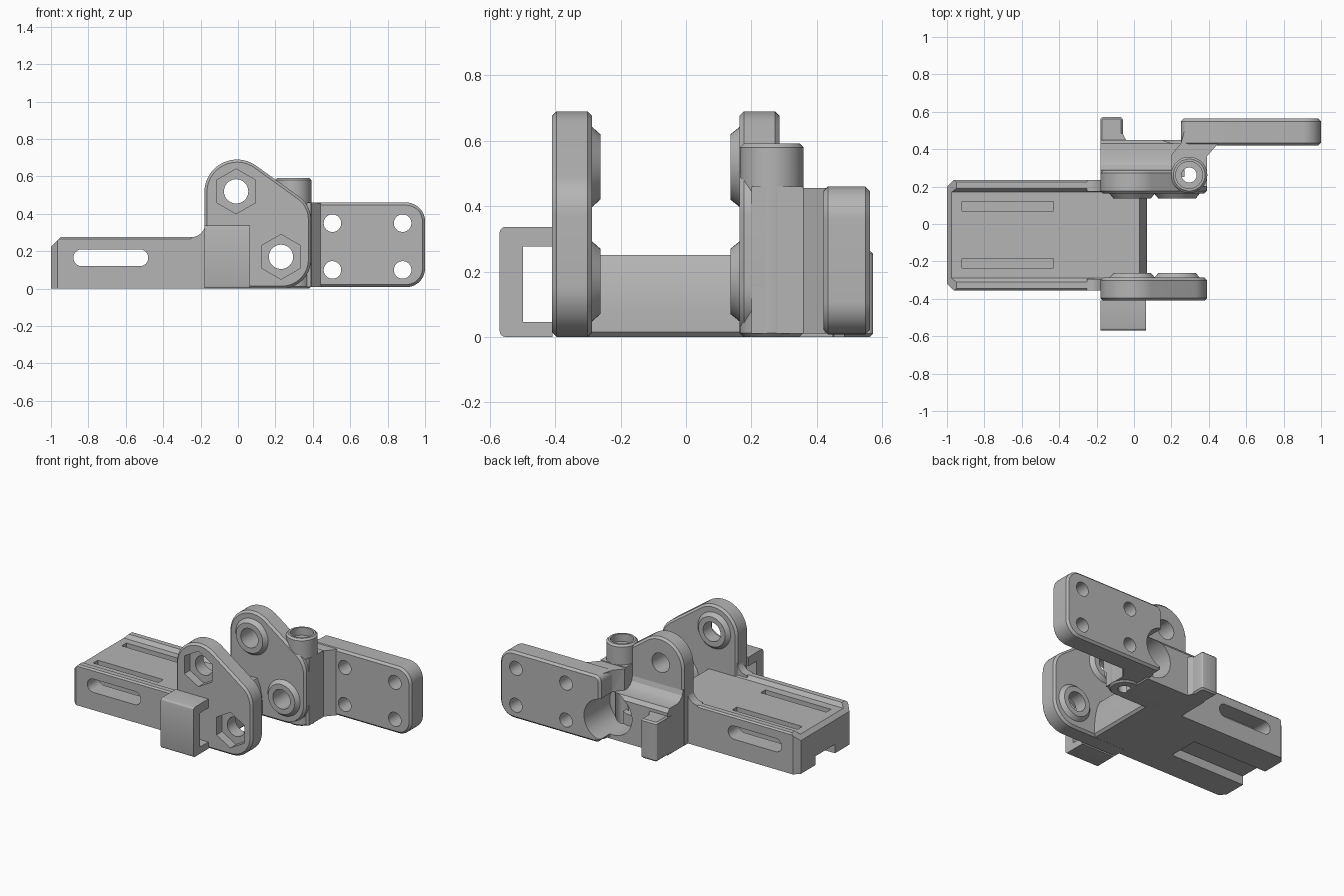
import bpy, bmesh, math
from mathutils import Vector, geometry

if "Cube" in bpy.data.objects:
    bpy.data.objects.remove(bpy.data.objects["Cube"])

grey = bpy.data.materials.new("matte_grey")
grey.diffuse_color = (0.46, 0.46, 0.46, 1)
grey.use_nodes = True
grey.node_tree.nodes["Principled BSDF"].inputs["Base Color"].default_value = grey.diffuse_color

AXES = {'x': lambda u, v, w: (w, u, v),   # points are (y, z)
        'y': lambda u, v, w: (u, w, v),   # points are (x, z)
        'z': lambda u, v, w: (u, v, w)}   # points are (x, y)


def finish(name, bm):
    bmesh.ops.recalc_face_normals(bm, faces=bm.faces)
    me = bpy.data.meshes.new(name)
    bm.to_mesh(me)
    bm.free()
    ob = bpy.data.objects.new(name, me)
    bpy.context.collection.objects.link(ob)
    me.materials.append(grey)
    return ob


def prism(name, pts, axis, a, b, bevel=0.0, end_scale=None, centre=(0, 0)):
    """Extrude a 2D outline from a to b; optional rim bevel or tapered end."""
    bm = bmesh.new()
    f = AXES[axis]
    s = end_scale or 1
    lo = [bm.verts.new(f(u, v, a)) for u, v in pts]
    hi = [bm.verts.new(f(centre[0] + (u - centre[0]) * s,
                         centre[1] + (v - centre[1]) * s, b)) for u, v in pts]
    caps = [bm.faces.new(lo), bm.faces.new(hi)]
    for i in range(len(pts)):
        j = (i + 1) % len(pts)
        bm.faces.new((lo[i], lo[j], hi[j], hi[i]))
    bmesh.ops.recalc_face_normals(bm, faces=bm.faces)
    if bevel:
        rim = list({e for c in caps for e in c.edges})
        bmesh.ops.bevel(bm, geom=rim, offset=bevel, segments=1, affect='EDGES')
    return finish(name, bm)


def circle(cx, cy, r, n=40, turn=0.0):
    return [(cx + r * math.cos(turn + math.tau * i / n),
             cy + r * math.sin(turn + math.tau * i / n)) for i in range(n)]


def hull(pts):
    return [pts[i] for i in geometry.convex_hull_2d([Vector(p) for p in pts])]


def rounded(x0, y0, x1, y1, r, n=24):
    return hull([p for cx in (x0 + r, x1 - r) for cy in (y0 + r, y1 - r)
                 for p in circle(cx, cy, r, n)])


def rect(x0, y0, x1, y1):
    return [(x0, y0), (x1, y0), (x1, y1), (x0, y1)]


def cut(targets, cutters):
    for ob in targets:
        bpy.context.view_layer.objects.active = ob
        for c in cutters:
            m = ob.modifiers.new("cut", 'BOOLEAN')
            m.operation, m.object, m.solver = 'DIFFERENCE', c, 'EXACT'
            bpy.ops.object.modifier_apply(modifier=m.name)
    for c in cutters:
        bpy.data.objects.remove(c)


TOP, LOW = (-0.01, 0.52), (0.23, 0.17)      # bolt centres (x, z)

# Slotted rail with raised side lips
rail = prism("slotted_rail", [(-.355, 0), (-.355, .265), (-.345, .275), (-.31, .275),
             (-.29, .25), (.17, .25), (.19, .275), (.225, .275), (.235, .265), (.235, 0)],
             'x', -1, -0.17)
cutters = [
    prism("c", rounded(-.88, .12, -.48, .21, .044), 'y', -1, 1),
    prism("c", [(-1.1, .125), (-.9, .325), (-1.1, .325)], 'y', -1, 1),
    prism("c", rect(-1.1, -.165, -.44, .045), 'z', -.1, .06),
    prism("c", [(-1.1, .1), (-1.1, .3), (-.9, .3)], 'z', -1, 1),
    prism("c", [(-1.1, -.22), (-1.1, -.42), (-.9, -.42)], 'z', -1, 1)]
cutters += [prism("c", rect(-.92, y - .025, -.43, y + .025), 'z', .05, .5)
            for y in (.095, -.21)]
cut([rail], cutters)

# Rounded cross block between the side plates
prism("cross_block", [(-.18, 0), (.055, 0), (.07, .015), (.07, .09), (.064, .14),
                      (.052, .2), (.03, .25), (-.18, .25)], 'y', -.30, .18)

# Concave fillets where the rail meets the plates
arc = [(-.25 + .075 * math.sin(t), .35 - .075 * math.cos(t))
       for t in [i * math.pi / 16 for i in range(9)]]
for side, y0, y1 in (("front", -.355, -.295), ("rear", .175, .235)):
    prism(side + "_fillet", arc + [(-.16, .35), (-.16, .26), (-.25, .26)], 'y', y0, y1)

# Side plates with a shared outline
outline = hull(circle(-.005, .515, .175, 64) + circle(.24, .37, .15, 64)
               + circle(.235, .155, .155, 64) + [(-.18, 0), (-.18, .5)])
front_plate = prism("front_plate", outline, 'y', -.41, -.287, .014)
rear_plate = prism("rear_plate", outline, 'y', .163, .286, .014)

# Tapered pads around the bolts on the inner faces
front_pads, rear_pads = [], []
for tag, c in (("upper", TOP), ("lower", LOW)):
    ring = circle(*c, .125)
    front_pads.append(prism("front_pad_" + tag, ring, 'y', -.290, -.262, 0, .8, c))
    rear_pads.append(prism("rear_pad_" + tag, ring, 'y', .167, .136, 0, .8, c))

# Square loop on the front plate
loop = prism("front_loop", rounded(-.57, 0, -.37, .337, .018, 12), 'x', -.18, .065)
cut([loop], [prism("c", rect(-.498, .046, -.405, .276), 'x', -1, 1),
             prism("c", rect(-.409, -.1, -.3, .5), 'x', -1, 1)])

# Rear block with a swept shoulder, and its hook
block = prism("rear_block", [(.25, 0), (.45, 0), (.45, .285), (.43, .31), (.345, .31),
              (.315, .322), (.295, .345), (.285, .38), (.25, .38)], 'x', -.178, .27)
prism("rear_hook", rounded(-.18, .40, -.06, .572, .015, 12), 'z', 0, .265, .01)
prism("hook_fillet", [(-.07, .44), (-.02, .44), (-.045, .452), (-.06, .485), (-.07, .485)],
      'z', 0, .265)

# Vertical boss with a stepped hole
boss = prism("screw_boss", circle(.295, .262, .097, 48), 'z', 0, .592, .012)
boss_web = prism("boss_web", rect(.2, .2, .39, .358), 'z', .01, .46)

# Mounting plate and the gusset that carries it
mount = prism("mounting_plate", hull(circle(.9, .36, .1, 48) + circle(.9, .108, .1, 48)
              + circle(.29, .42, .04, 24) + circle(.29, .048, .04, 24)),
              'y', .42, .563, .014)
gusset = prism("gusset", [(.2, .25), (.2, .37), (.25, .43), (.27, .5), (.4, .5),
                          (.445, .425), (.388, .36), (.388, .25)], 'z', .01, .455)
cut([mount], [prism("c", circle(x, z, .047, 32), 'y', 0, 1)
              for x in (.505, .88) for z in (.1, .35)])

# Bolt holes, hexagonal nut pockets and rear clearance
rear = [rear_plate, block, boss, boss_web, gusset, mount] + rear_pads
cut([front_plate] + front_pads,
    [prism("c", circle(*c, .065), 'y', -1, 0) for c in (TOP, LOW)])
cut([front_plate], [prism("c", circle(*c, .12, 6, math.pi / 6), 'y', -.6, -.35)
                    for c in (TOP, LOW)])
cut(rear, [prism("c", circle(*c, .065), 'y', 0, 1) for c in (TOP, LOW)]
    + [prism("c", circle(*LOW, .14, 48), 'y', .287, 1)])
cut([boss, boss_web, gusset, rear_plate],
    [prism("c", circle(.295, .262, .04, 32), 'z', -.1, 1),
     prism("c", circle(.295, .262, .072, 32), 'z', .54, 1)])

# Smooth round surfaces, keep edges crisp
bpy.ops.object.select_all(action='SELECT')
bpy.context.view_layer.objects.active = rail
bpy.ops.object.shade_smooth_by_angle(angle=math.radians(25))
